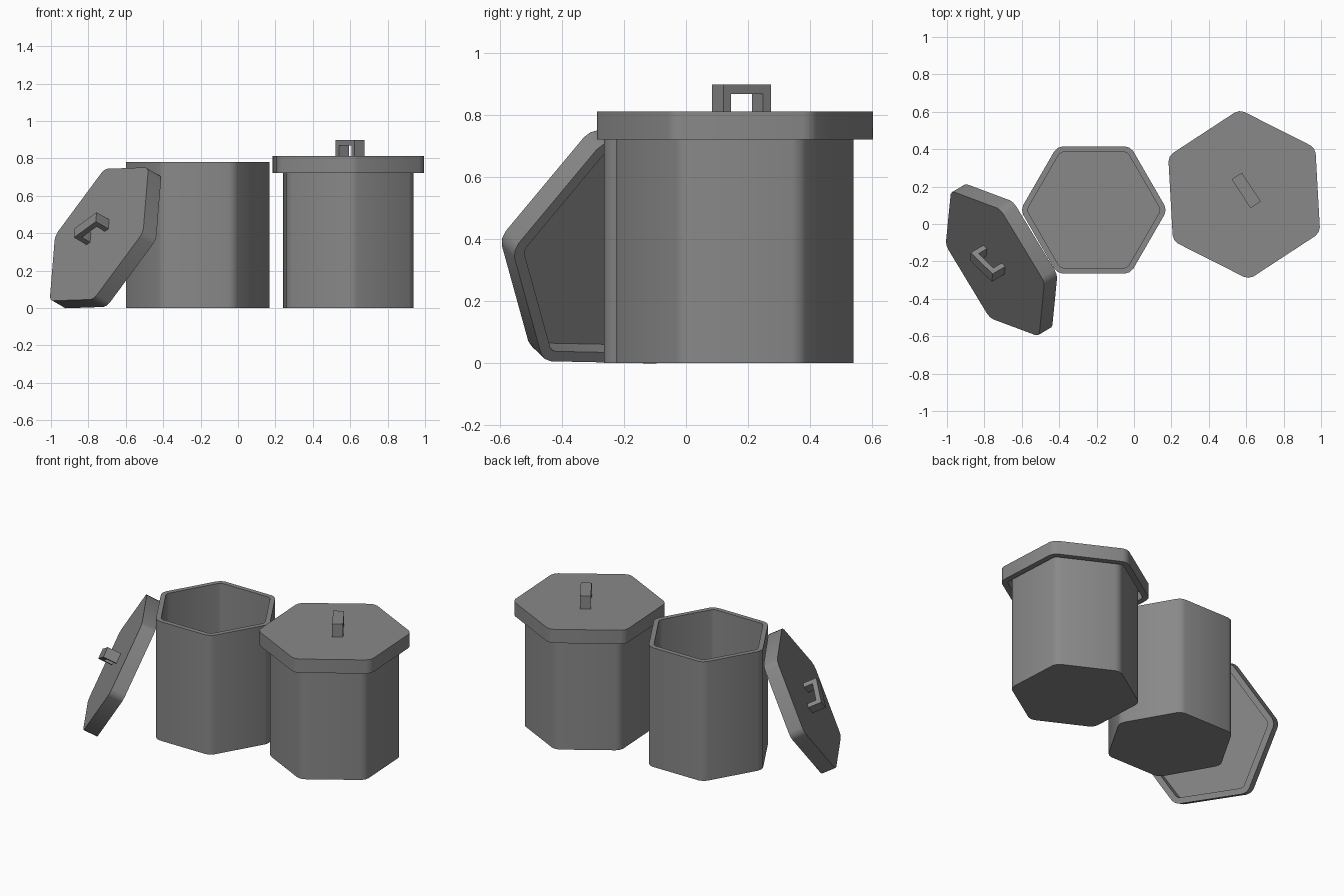
import bpy, bmesh, math
from mathutils import Matrix, Vector

cube = bpy.data.objects.get("Cube")
if cube:
    bpy.data.objects.remove(cube)

GREY = (0.25, 0.25, 0.25, 1)
grey = bpy.data.materials.new("matte grey")
grey.use_nodes = True
grey.diffuse_color = GREY
grey.node_tree.nodes["Principled BSDF"].inputs["Base Color"].default_value = GREY


def finish(name, bm, matrix):
    bmesh.ops.recalc_face_normals(bm, faces=bm.faces)
    mesh = bpy.data.meshes.new(name)
    bm.to_mesh(mesh)
    bm.free()
    mesh.materials.append(grey)
    obj = bpy.data.objects.new(name, mesh)
    bpy.context.collection.objects.link(obj)
    obj.matrix_world = matrix
    bpy.ops.object.select_all(action='DESELECT')
    obj.select_set(True)
    bpy.context.view_layer.objects.active = obj
    bpy.ops.object.shade_smooth_by_angle(angle=math.radians(35))
    return obj


def prism(bm, points, direction):
    """Extrude a closed outline along a direction."""
    base = bm.faces.new([bm.verts.new(p) for p in points])
    out = bmesh.ops.extrude_face_region(bm, geom=[base], use_keep_orig=True)
    bmesh.ops.translate(bm, vec=direction,
                        verts=[g for g in out["geom"] if isinstance(g, bmesh.types.BMVert)])
    bmesh.ops.recalc_face_normals(bm, faces=bm.faces)


def hex_cup(name, radius, height, wall, floor, matrix, flip=False):
    """Hollow hexagonal cup with rounded corners, open at the top (or bottom)."""
    bm = bmesh.new()
    ring = [(radius * math.cos(i * math.pi / 3), radius * math.sin(i * math.pi / 3), 0)
            for i in range(6)]
    prism(bm, ring, Vector((0, 0, height)))
    upright = [e for e in bm.edges if abs(e.verts[0].co.z - e.verts[1].co.z) > height / 2]
    bmesh.ops.bevel(bm, geom=upright, offset=0.03, offset_type='OFFSET',
                    segments=2, profile=0.5, affect='EDGES')
    # hollow out the inside
    mouth = max(bm.faces, key=lambda f: f.calc_center_median().z)
    bmesh.ops.inset_region(bm, faces=[mouth], thickness=wall, use_even_offset=True)
    inner = bmesh.ops.extrude_discrete_faces(bm, faces=[mouth])["faces"][0]
    bmesh.ops.translate(bm, verts=inner.verts, vec=(0, 0, floor - height))
    if flip:
        bmesh.ops.rotate(bm, verts=bm.verts, matrix=Matrix.Rotation(math.pi, 3, 'X'))
    return finish(name, bm, matrix)


def lid(name, matrix):
    """Lid whose outer face lies on local z = 0, with an arch handle along y."""
    hex_cup(name, 0.455, 0.09, 0.036, 0.03, matrix, flip=True)
    bm = bmesh.new()
    half, post, top, under = 0.092, 0.03, 0.087, 0.057
    side = [(half, 0), (half, top), (-half, top), (-half, 0),
            (post - half, 0), (post - half, under), (half - post, under), (half - post, 0)]
    prism(bm, [(-0.0325, y, z) for y, z in side], Vector((0.065, 0, 0)))
    finish(name + "_handle", bm, matrix @ Matrix.Translation((0.021, 0.012, 0)))


# bins
open_place = Matrix.Translation((-0.215, 0.075, 0))
closed_place = Matrix.Translation((0.589, 0.158, 0)) @ Matrix.Rotation(math.radians(33.2), 4, 'Z')
for name, place in (("open_bin", open_place), ("closed_bin", closed_place)):
    hex_cup(name, 0.3926, 0.78, 0.03, 0.03, place)

# lid resting on the closed bin
lid("fitted_lid", closed_place @ Matrix.Translation((0, 0, 0.812)))

# lid leaning against the open bin
normal = Vector((-0.771, -0.457, 0.444)).normalized()
across = Vector((0.064, 0.64, 0.767))
across = (across - normal * across.dot(normal)).normalized()
along = normal.cross(across)
lean = Matrix((across, along, normal)).transposed().to_4x4()
lid("leaning_lid", Matrix.Translation((-0.743, -0.212, 0.395)) @ lean)
